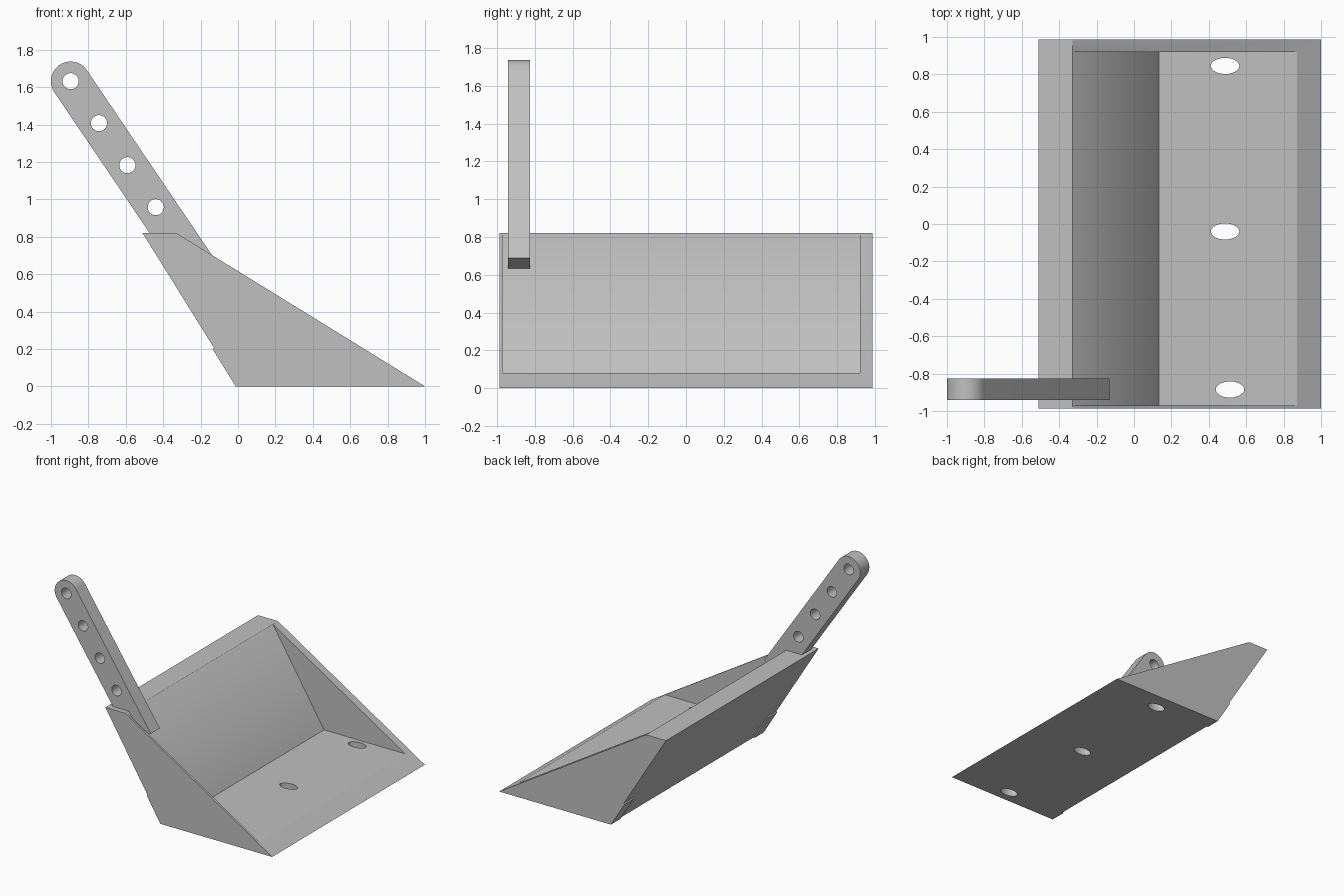
import bpy, bmesh, math
from mathutils import Matrix, Vector

cube = bpy.data.objects.get("Cube")
if cube:
    bpy.data.objects.remove(cube, do_unlink=True)

grey = bpy.data.materials.new("plain grey")
grey.use_nodes = True
colour = (0.53, 0.53, 0.53, 1)
grey.diffuse_color = colour
grey.node_tree.nodes["Principled BSDF"].inputs["Base Color"].default_value = colour


def finish(name, bm):
    bmesh.ops.recalc_face_normals(bm, faces=bm.faces[:])
    mesh = bpy.data.meshes.new(name)
    bm.to_mesh(mesh)
    bm.free()
    mesh.materials.append(grey)
    obj = bpy.data.objects.new(name, mesh)
    bpy.context.collection.objects.link(obj)
    return obj


def prism(name, profile, y0, y1):
    """Extrude an x-z profile along y."""
    bm = bmesh.new()
    face = bm.faces.new([bm.verts.new((x, y0, z)) for x, z in profile])
    side = bmesh.ops.extrude_face_region(bm, geom=[face])["geom"]
    verts = [v for v in side if isinstance(v, bmesh.types.BMVert)]
    bmesh.ops.translate(bm, verts=verts, vec=(0, y1 - y0, 0))
    return finish(name, bm)


def cylinders(name, centres, shape):
    """Several drill shapes in one cutter."""
    bm = bmesh.new()
    for c in centres:
        bmesh.ops.create_cone(bm, cap_ends=True, segments=40, radius1=1, radius2=1,
                              depth=1, matrix=Matrix.Translation(c) @ shape)
    return finish(name, bm)


def cut(obj, cutter):
    mod = obj.modifiers.new("cut", "BOOLEAN")
    mod.operation, mod.solver, mod.object = "DIFFERENCE", "EXACT", cutter
    select(obj)
    bpy.ops.object.modifier_apply(modifier=mod.name)
    bpy.data.objects.remove(cutter, do_unlink=True)


def select(obj):
    bpy.ops.object.select_all(action="DESELECT")
    obj.select_set(True)
    bpy.context.view_layer.objects.active = obj


# Scoop body: slanted wedge with an open cavity and a drilled floor
half = 0.987
body = prism("scoop_body", [(0, 0), (1, 0), (-0.33, 0.82), (-0.51, 0.82)], -half, half)
cut(body, prism("cavity", [(0.135, 0.08), (1.5, 0.08), (1.5, 1.2), (-0.566, 1.2)], -0.97, 0.92))
floor_holes = [(0.487, 0.845, 0), (0.487, -0.04, 0), (0.513, -0.885, 0)]
cut(body, cylinders("floor_drills", floor_holes, Matrix.Diagonal((0.076, 0.043, 0.5, 1))))

# Thin pads low on the back, one at each end
pad = [(0.01, 0), (-0.012, 0), (-0.136, 0.2), (-0.11, 0.215)]
for name, y0, y1 in (("right_back_pad", -half, -0.87), ("left_back_pad", 0.87, half)):
    prism(name, pad, y0, y1)

# Arm: slanted bar with a rounded top and a row of holes
radius = 0.105
top = Vector((-0.895, 0, 1.632))
along = Vector((0.56, 0, -0.828)).normalized()
across = Vector((-along.z, 0, along.x))
outline = []
for i in range(25):
    a = math.pi * i / 24
    outline.append(top + radius * (math.cos(a) * across - math.sin(a) * along))
for side in (-1, 1):
    outline.append(top + 1.21 * along + side * radius * across)
arm = prism("arm", [(p.x, p.z) for p in outline], -0.942, -0.825)
arm_holes = [top + along * 0.271 * i + Vector((0, -0.88, 0)) for i in range(4)]
drill = Matrix.Rotation(math.pi / 2, 4, "X") @ Matrix.Diagonal((0.043, 0.043, 0.5, 1))
cut(arm, cylinders("arm_drills", arm_holes, drill))

for obj in (body, arm):
    select(obj)
    bpy.ops.object.shade_smooth_by_angle(angle=math.radians(30))
